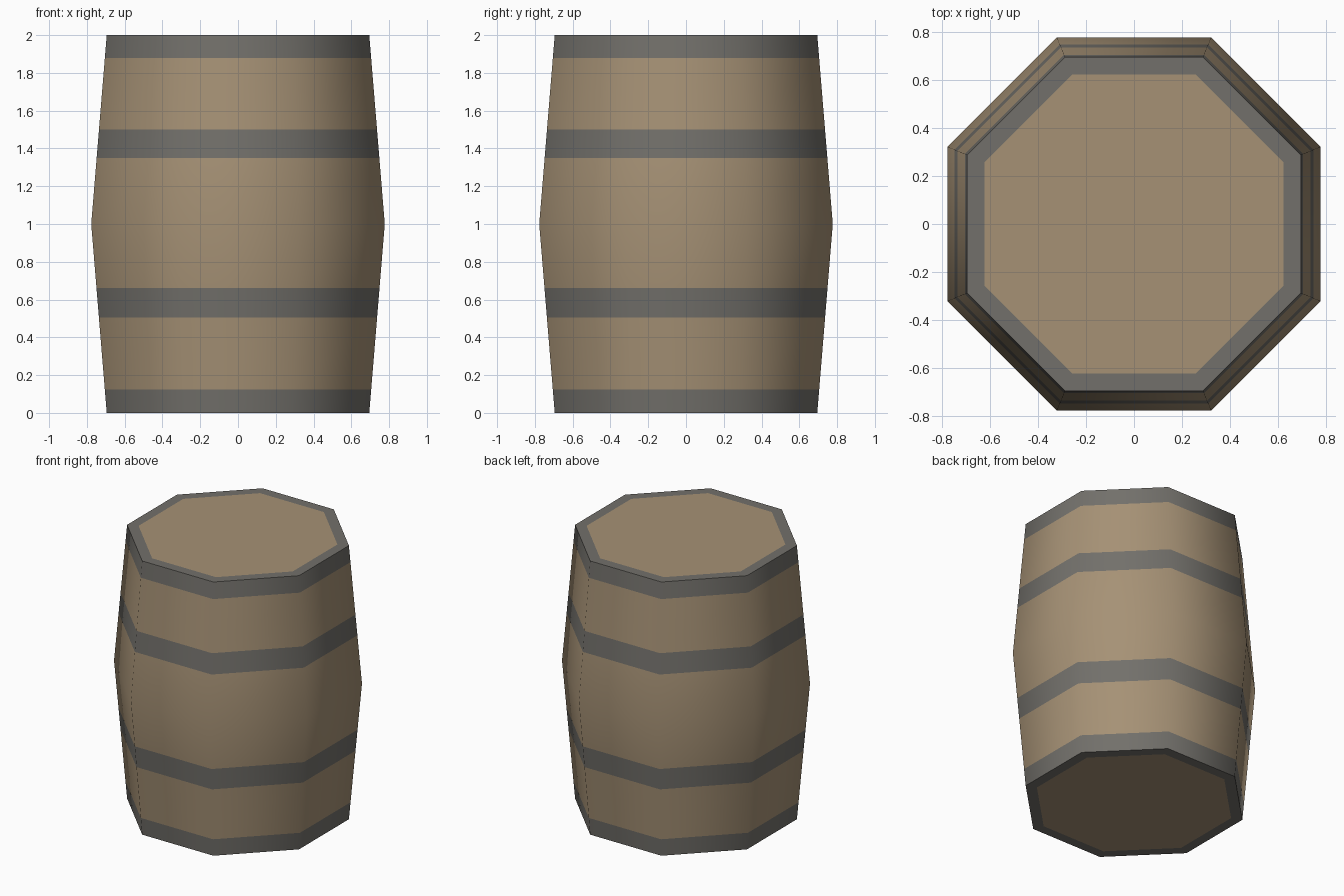
import bpy, bmesh, math

if "Cube" in bpy.data.objects:
    bpy.data.objects.remove(bpy.data.objects["Cube"])

def material(name, rgb):
    m = bpy.data.materials.new(name)
    m.diffuse_color = (*rgb, 1)
    m.use_nodes = True
    m.node_tree.nodes["Principled BSDF"].inputs["Base Color"].default_value = m.diffuse_color
    return m

wood = material("wood", (0.38, 0.285, 0.179))
iron = material("iron_grey", (0.17, 0.163, 0.147))

SIDES = 8
END, BELLY, LID = 0.695, 0.777, 0.623   # distances to the flat sides
HOOPS = [(0, 0.125), (0.505, 0.66), (1.35, 1.5), (1.88, 2.0)]
levels = [0, 0.125, 0.505, 0.66, 1.0, 1.35, 1.5, 1.88, 2.0]

bm = bmesh.new()

def ring(apothem, z):
    r = apothem / math.cos(math.pi / SIDES)
    return [bm.verts.new((r * math.cos((i + 0.5) * math.tau / SIDES),
                          r * math.sin((i + 0.5) * math.tau / SIDES), z))
            for i in range(SIDES)]

# Lid, bulging staves, bottom: one stack of octagonal rings
rings = [ring(LID, 0)]
rings += [ring(END + (BELLY - END) * (1 - abs(z - 1)), z) for z in levels]
rings.append(ring(LID, 2))
for a, b in zip(rings, rings[1:]):
    for i in range(SIDES):
        j = (i + 1) % SIDES
        f = bm.faces.new((a[i], a[j], b[j], b[i]))
        z = f.calc_center_median().z
        # hoops and end rims are iron
        f.material_index = int(any(lo <= z <= hi for lo, hi in HOOPS))
bm.faces.new(rings[0][::-1])
bm.faces.new(rings[-1])
bmesh.ops.recalc_face_normals(bm, faces=bm.faces)

mesh = bpy.data.meshes.new("barrel")
bm.to_mesh(mesh)
bm.free()
mesh.materials.append(wood)
mesh.materials.append(iron)
barrel = bpy.data.objects.new("barrel", mesh)
bpy.context.collection.objects.link(barrel)

# Smooth around the staves, sharp at the end rims
bpy.context.view_layer.objects.active = barrel
barrel.select_set(True)
bpy.ops.object.shade_smooth_by_angle(angle=math.radians(60))
